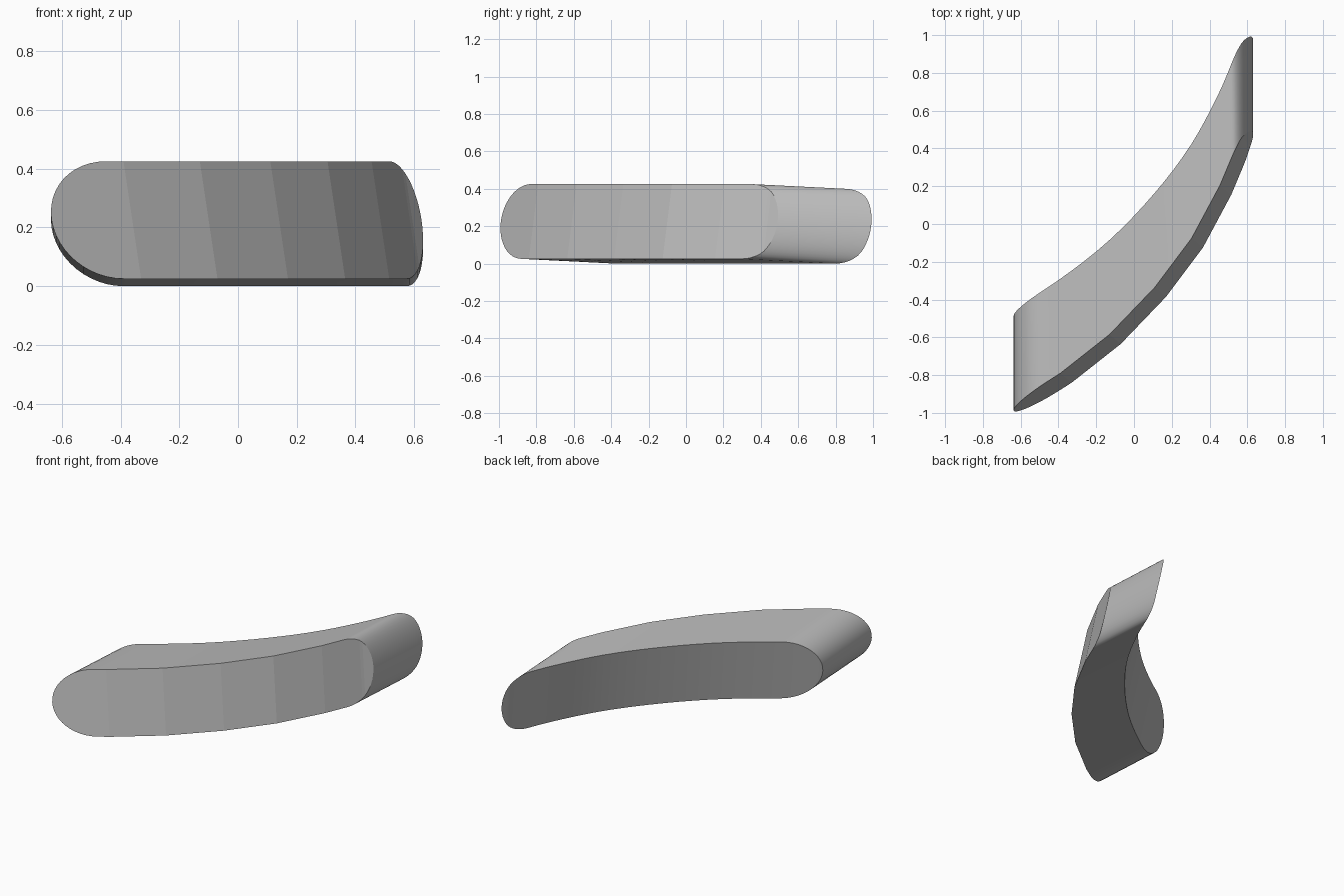
import bpy, bmesh, math

cube = bpy.data.objects.get("Cube")
if cube:
    bpy.data.objects.remove(cube, do_unlink=True)

# Plan curve of the front at mid height (x, y)
PLAN = [(-0.635, -0.99), (-0.36, -0.815), (-0.10, -0.61), (0.14, -0.36),
        (0.335, -0.10), (0.485, 0.18), (0.59, 0.43), (0.625, 0.49)]
LEFT, RIGHT = -0.42, 0.545          # where the rounded ends begin
LEFT_R, RIGHT_R = 0.215, 0.08       # end lengths measured along x
HALF_H, DEPTH, DROP = 0.20, 0.50, 0.025
STEPS = 12


def slope(i):
    a, b = PLAN[max(i - 1, 0)], PLAN[min(i + 1, len(PLAN) - 1)]
    return (b[1] - a[1]) / (b[0] - a[0])


def plan_y(x, smooth):
    """Faceted or smoothly curved plan depth at x."""
    i = 0
    while i < len(PLAN) - 2 and x > PLAN[i + 1][0]:
        i += 1
    (x0, y0), (x1, y1) = PLAN[i], PLAN[i + 1]
    w = x1 - x0
    t = (x - x0) / w
    if not smooth:
        return y0 + (y1 - y0) * t
    s = t * t * (3 - 2 * t)
    bend = t * (1 - t) * w * (slope(i) * (1 - t) - slope(i + 1) * t)
    return y0 + (y1 - y0) * s + bend


# Columns along the bar: x and relative half height
angles = [math.pi / 2 * i / STEPS for i in range(STEPS + 1)]
columns = [(LEFT - LEFT_R * math.cos(a), math.sin(a)) for a in angles]
knots = [LEFT] + [p[0] for p in PLAN if LEFT < p[0] < RIGHT] + [RIGHT]
for a, b in zip(knots, knots[1:]):
    columns += [(a + (b - a) * k / 4, 1.0) for k in range(1, 5)]
columns += [(RIGHT + RIGHT_R * math.sin(a), math.cos(a)) for a in angles[1:]]

# Leaning slab: front and back surfaces joined by the rim
bm = bmesh.new()


def vertex(x, u, back):
    return bm.verts.new((x - 0.03 * u,
                         plan_y(x, back) + 0.025 * u + DEPTH * back,
                         0.225 + HALF_H * u - DROP * back))


rows = [[vertex(x, u, back) for x, h in columns for u in (h, -h)]
        for back in (False, True)]
front, rear = rows
for i in range(0, len(front) - 2, 2):
    for row in rows:
        bm.faces.new((row[i], row[i + 1], row[i + 3], row[i + 2]))
    for j in (i, i + 1):
        bm.faces.new((front[j], front[j + 2], rear[j + 2], rear[j]))
bmesh.ops.remove_doubles(bm, verts=bm.verts, dist=0.0005)
bmesh.ops.recalc_face_normals(bm, faces=bm.faces)

mesh = bpy.data.meshes.new("curved_bar")
bm.to_mesh(mesh)
bm.free()
bar = bpy.data.objects.new("curved_bar", mesh)
bpy.context.collection.objects.link(bar)

# Plain grey material
grey = bpy.data.materials.new("light_grey")
grey.use_nodes = True
color = (0.5, 0.5, 0.5, 1.0)
grey.diffuse_color = color
for node in grey.node_tree.nodes:
    if node.type == 'BSDF_PRINCIPLED':
        node.inputs["Base Color"].default_value = color
mesh.materials.append(grey)

# Smooth rim and back, flat facets on the front
bpy.ops.object.select_all(action='DESELECT')
bar.select_set(True)
bpy.context.view_layer.objects.active = bar
bpy.ops.object.shade_smooth_by_angle(angle=math.radians(30))
for poly in mesh.polygons:
    if poly.normal.y < -0.2:
        poly.use_smooth = False
